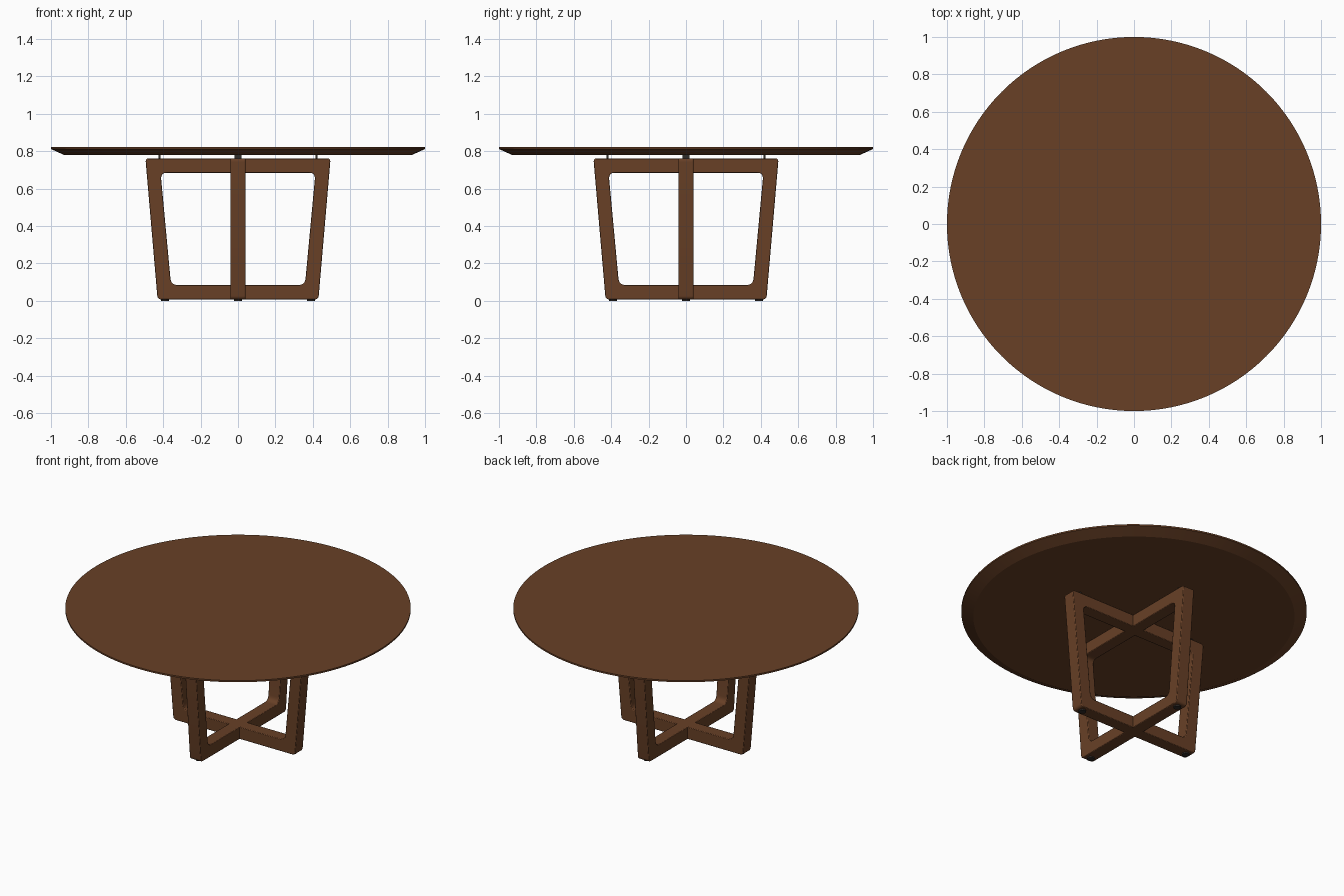
import bpy, bmesh, math
from mathutils import Vector, Matrix

if "Cube" in bpy.data.objects:
    bpy.data.objects.remove(bpy.data.objects["Cube"])


def material(name, rgb):
    m = bpy.data.materials.new(name)
    m.diffuse_color = (*rgb, 1)
    m.use_nodes = True
    m.node_tree.nodes["Principled BSDF"].inputs["Base Color"].default_value = m.diffuse_color
    return m


wood = material("walnut brown", (0.138, 0.051, 0.0194))
metal = material("dark metal", (0.03, 0.025, 0.022))


def finish(bm, name, mat, angle=30):
    bmesh.ops.recalc_face_normals(bm, faces=bm.faces)
    me = bpy.data.meshes.new(name)
    bm.to_mesh(me)
    bm.free()
    me.materials.append(mat)
    ob = bpy.data.objects.new(name, me)
    bpy.context.collection.objects.link(ob)
    bpy.ops.object.select_all(action='DESELECT')
    ob.select_set(True)
    bpy.context.view_layer.objects.active = ob
    bpy.ops.object.shade_smooth_by_angle(angle=math.radians(angle))
    return ob


def rounded(corners, r, steps=6):
    """Closed outline with every corner eased into a small curve."""
    pts = []
    for i, c in enumerate(corners):
        c = Vector(c)
        a = c + (Vector(corners[i - 1]) - c).normalized() * r
        b = c + (Vector(corners[(i + 1) % len(corners)]) - c).normalized() * r
        for k in range(steps + 1):
            t = k / steps
            pts.append(a * (1 - t) ** 2 + c * 2 * t * (1 - t) + b * t * t)
    return pts


def trapezoid(wb, zb, wt, zt):
    return [(-wb, zb), (wb, zb), (wt, zt), (-wt, zt)]


# Round top: thin rim with an undercut edge
bm = bmesh.new()
N = 128
rings = [[bm.verts.new((r * math.cos(2 * math.pi * i / N),
                        r * math.sin(2 * math.pi * i / N), z)) for i in range(N)]
         for r, z in ((0.93, 0.78), (1.0, 0.812), (1.0, 0.822))]
bm.faces.new(rings[0])
bm.faces.new(rings[-1])
for lo, hi in zip(rings, rings[1:]):
    for i in range(N):
        j = (i + 1) % N
        bm.faces.new((lo[i], lo[j], hi[j], hi[i]))
finish(bm, "table_top", wood, 20)

# Two crossed trapezoid frames
outer = rounded(trapezoid(0.43, 0.008, 0.495, 0.762), 0.02)
inner = rounded(trapezoid(0.358, 0.085, 0.414, 0.685), 0.035)
for name, turn in (("frame_across", 0), ("frame_along", math.pi / 2)):
    bm = bmesh.new()
    loops = [[bm.verts.new((p.x, y, p.y)) for p in outline]
             for outline, y in ((outer, -0.039), (outer, 0.039),
                                (inner, 0.039), (inner, -0.039))]
    n = len(outer)
    for k in range(4):
        a, b = loops[k], loops[(k + 1) % 4]
        for i in range(n):
            j = (i + 1) % n
            bm.faces.new((a[i], a[j], b[j], b[i]))
    bm.transform(Matrix.Rotation(turn, 4, 'Z'))
    ob = finish(bm, name, wood)
    bev = ob.modifiers.new("soft_edges", 'BEVEL')
    bev.width = 0.004
    bev.segments = 2
    bev.limit_method = 'ANGLE'
    bev.angle_limit = math.radians(50)

# Spacer plates under the top and small feet at each frame end
for i in range(4):
    turn = Matrix.Rotation(i * math.pi / 2, 4, 'Z')
    bm = bmesh.new()
    bmesh.ops.create_cube(bm, size=1, matrix=turn @ Matrix.Translation((0.42, 0, 0.77))
                          @ Matrix.Diagonal((0.01, 0.04, 0.03, 1)))
    finish(bm, f"spacer_plate_{i + 1}", metal)
    bm = bmesh.new()
    bmesh.ops.create_cone(bm, cap_ends=True, segments=24, radius1=0.022, radius2=0.022,
                          depth=0.012, matrix=turn @ Matrix.Translation((0.39, 0, 0.006)))
    finish(bm, f"foot_pad_{i + 1}", metal)
